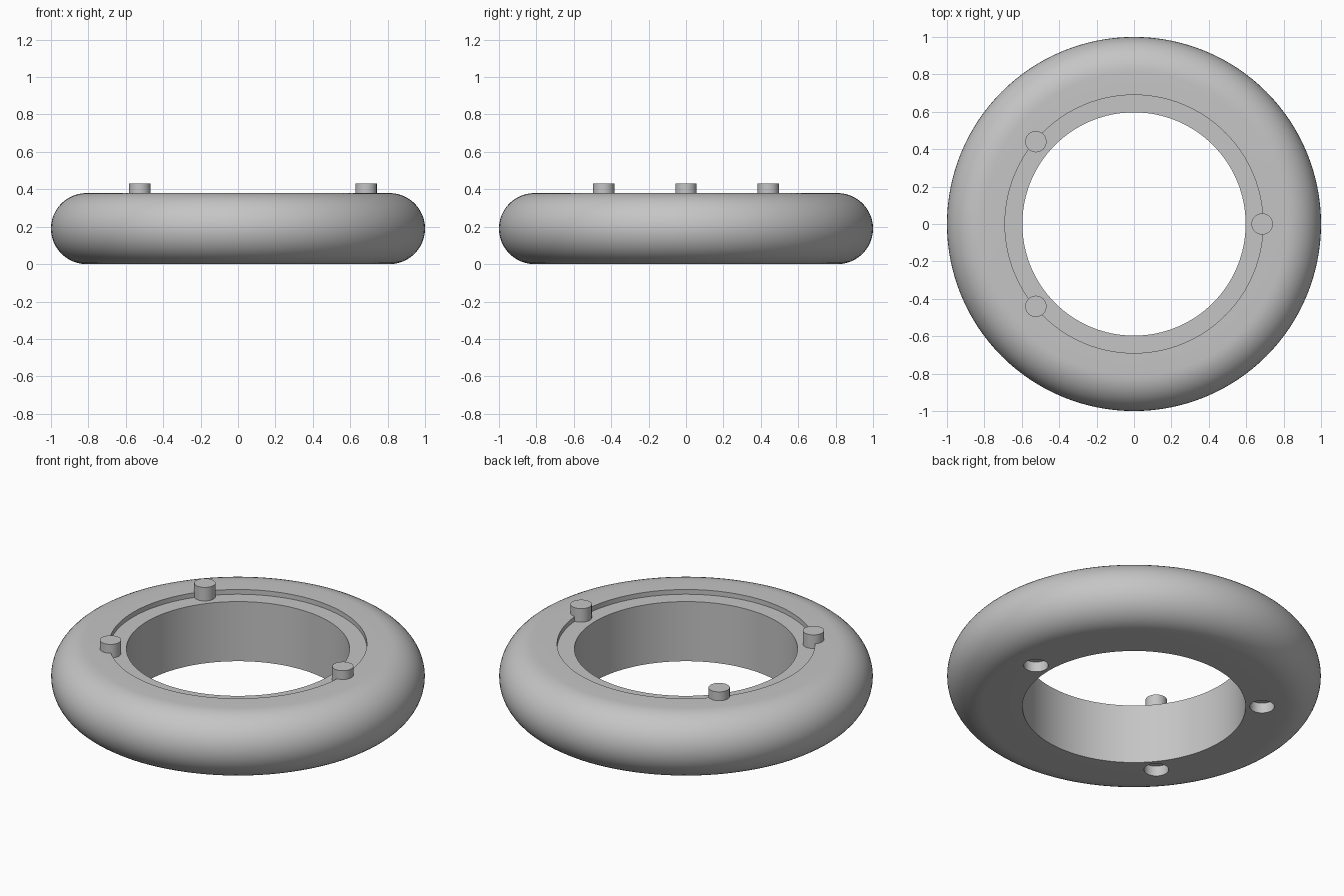
import bpy, bmesh, math
from mathutils import Matrix, Vector

cube = bpy.data.objects.get("Cube")
if cube:
    bpy.data.objects.remove(cube, do_unlink=True)

HEIGHT = 0.38
ROUND = HEIGHT / 2
INNER, STEP, DEPTH = 0.597, 0.69, 0.028
PEG_ORBIT, PEG_RADIUS, PEG_TOP = 0.685, 0.057, 0.432
SOCKET_RADIUS, SOCKET_DEPTH = 0.066, 0.06
ANGLES = {"left": 0, "right_back": 140, "right_front": 220}

grey = bpy.data.materials.new("plain grey")
grey.use_nodes = True
colour = (0.56, 0.56, 0.56, 1)
grey.diffuse_color = colour
grey.node_tree.nodes["Principled BSDF"].inputs["Base Color"].default_value = colour


def add_object(name, bm):
    bmesh.ops.recalc_face_normals(bm, faces=bm.faces)
    mesh = bpy.data.meshes.new(name)
    bm.to_mesh(mesh)
    bm.free()
    mesh.materials.append(grey)
    obj = bpy.data.objects.new(name, mesh)
    bpy.context.collection.objects.link(obj)
    return obj


def cylinder(name, angle, radius, bottom, top):
    a = math.radians(angle)
    place = Matrix.Translation((PEG_ORBIT * math.cos(a), PEG_ORBIT * math.sin(a), (bottom + top) / 2))
    bm = bmesh.new()
    bmesh.ops.create_cone(bm, cap_ends=True, segments=40, radius1=radius,
                          radius2=radius, depth=top - bottom, matrix=place)
    return add_object(name, bm)


def select_only(obj):
    bpy.ops.object.select_all(action="DESELECT")
    obj.select_set(True)
    bpy.context.view_layer.objects.active = obj


# Ring: stepped inner edge, half-round outer edge, turned about z
profile = [(INNER, 0)]
for i in range(25):
    t = math.pi * (i / 24 - 0.5)
    profile.append((1 - ROUND + ROUND * math.cos(t), ROUND + ROUND * math.sin(t)))
profile += [(STEP, HEIGHT), (STEP, HEIGHT - DEPTH), (INNER, HEIGHT - DEPTH)]
bm = bmesh.new()
verts = [bm.verts.new((r, 0, z)) for r, z in profile]
edges = [bm.edges.new((v, verts[(i + 1) % len(verts)])) for i, v in enumerate(verts)]
bmesh.ops.spin(bm, geom=verts + edges, cent=Vector(), axis=(0, 0, 1),
               angle=math.tau, steps=128, use_merge=True)
bmesh.ops.remove_doubles(bm, verts=bm.verts, dist=1e-5)
ring = add_object("ring_body", bm)

# Sockets cut into the underside beneath each peg
for side, angle in ANGLES.items():
    cutter = cylinder("socket_cutter_" + side, angle, SOCKET_RADIUS, -0.1, SOCKET_DEPTH)
    cutter.hide_render = True
    cut = ring.modifiers.new("socket", "BOOLEAN")
    cut.operation, cut.solver, cut.object = "DIFFERENCE", "EXACT", cutter
    select_only(ring)
    bpy.ops.object.modifier_apply(modifier=cut.name)
    bpy.data.objects.remove(cutter, do_unlink=True)

# Locating pegs standing on the step
pegs = [cylinder("peg_" + side, angle, PEG_RADIUS, HEIGHT - DEPTH - 0.002, PEG_TOP)
        for side, angle in ANGLES.items()]

for obj in [ring] + pegs:
    select_only(obj)
    bpy.ops.object.shade_smooth_by_angle(angle=math.radians(30))
